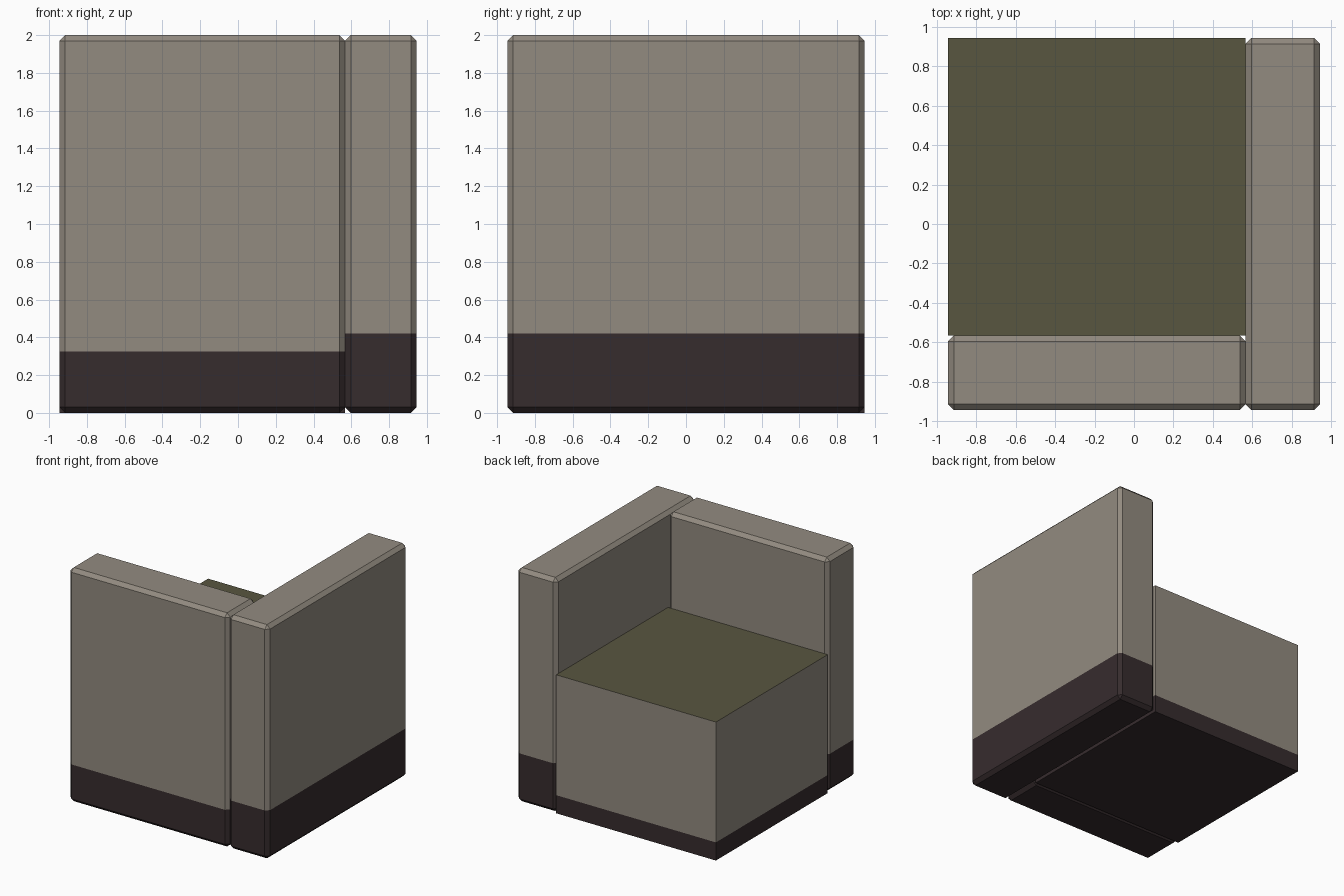
import bpy
import bmesh
from mathutils import Vector

cube = bpy.data.objects.get("Cube")
if cube:
    bpy.data.objects.remove(cube, do_unlink=True)


def material(name, color):
    mat = bpy.data.materials.new(name)
    mat.use_nodes = True
    mat.diffuse_color = (*color, 1)
    mat.node_tree.nodes["Principled BSDF"].inputs["Base Color"].default_value = (*color, 1)
    return mat


FABRIC = material("taupe fabric", (0.29, 0.258, 0.216))
BASE = material("dark brown base", (0.037, 0.025, 0.027))
CUSHION = material("olive cushion", (0.098, 0.093, 0.051))


def block(name, low, high, base_height, bevel=0.0, top=FABRIC):
    """Box with a dark band up to base_height and optional chamfered edges."""
    low, high = Vector(low), Vector(high)
    bm = bmesh.new()
    bmesh.ops.create_cube(bm, size=1)
    bmesh.ops.scale(bm, vec=high - low, verts=bm.verts)
    bmesh.ops.translate(bm, vec=(low + high) / 2, verts=bm.verts)
    if bevel:
        bmesh.ops.bevel(bm, geom=bm.edges[:], offset=bevel, segments=1, affect='EDGES')
    bmesh.ops.bisect_plane(bm, geom=bm.verts[:] + bm.edges[:] + bm.faces[:],
                           plane_co=(0, 0, base_height), plane_no=(0, 0, 1))
    bm.normal_update()
    for face in bm.faces:
        if face.calc_center_median().z < base_height:
            face.material_index = 1
        elif face.normal.z > 0.9:
            face.material_index = 2
    mesh = bpy.data.meshes.new(name)
    bm.to_mesh(mesh)
    bm.free()
    for mat in (FABRIC, BASE, top):
        mesh.materials.append(mat)
    obj = bpy.data.objects.new(name, mesh)
    bpy.context.scene.collection.objects.link(obj)
    return obj


HALF = 0.945   # half the footprint
INNER = 0.567  # where the seat meets the panels

# Seat block with olive top
block("seat", (-HALF, -INNER, 0), (INNER, HALF, 1.185), 0.155, top=CUSHION)
# Two chamfered upright panels
block("front_panel", (-HALF, -HALF, 0), (INNER, -INNER, 2), 0.325, 0.03)
block("side_panel", (INNER, -HALF, 0), (HALF, HALF, 2), 0.42, 0.03)
